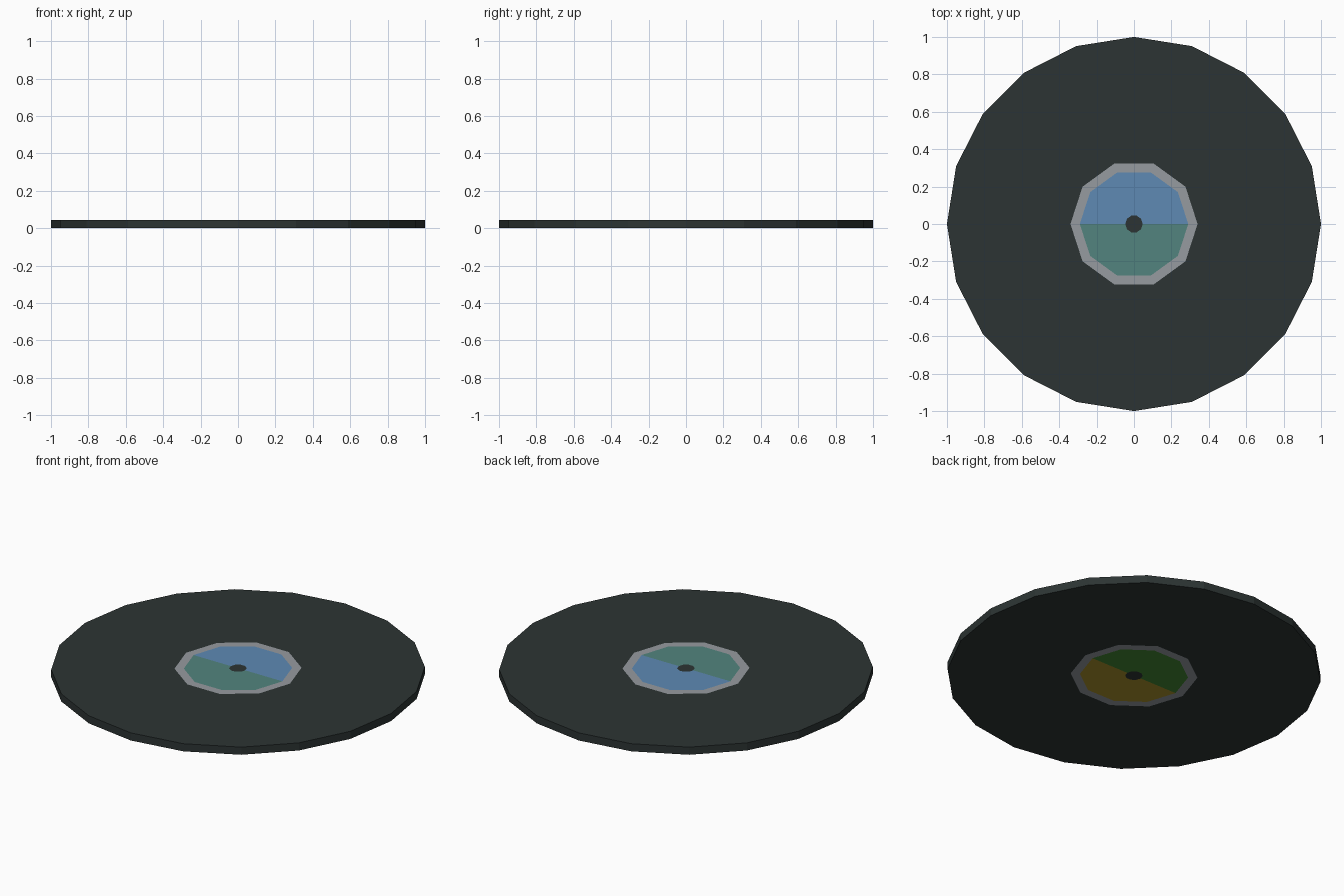
import bpy, bmesh, math

if "Cube" in bpy.data.objects:
    bpy.data.objects.remove(bpy.data.objects["Cube"])

SIDES = 20
HEIGHT = 0.045


def material(name, rgb):
    """Flat colour given as 0-255 sRGB, stored as linear."""
    m = bpy.data.materials.new(name)
    lin = [((c / 255 + 0.055) / 1.055) ** 2.4 for c in rgb]
    m.diffuse_color = (*lin, 1.0)
    m.use_nodes = True
    m.node_tree.nodes["Principled BSDF"].inputs["Base Color"].default_value = m.diffuse_color
    return m


MATS = [
    material("vinyl black", (44, 52, 51)),
    material("label rim grey", (150, 155, 160)),
    material("label blue", (94, 138, 180)),
    material("label teal", (82, 132, 126)),
    material("label green", (67, 137, 50)),
    material("label ochre", (171, 146, 42)),
]
BLACK, GREY, BLUE, TEAL, GREEN, OCHRE = range(6)


def ring(bm, radius, z, ten_sided):
    """20 points; for a ten-sided ring odd points lie on the chord midpoints."""
    pts = []
    for i in range(SIDES):
        a = 2 * math.pi * i / SIDES
        r = radius * math.cos(math.pi / 10) if ten_sided and i % 2 else radius
        pts.append(bm.verts.new((r * math.cos(a), r * math.sin(a), z)))
    return pts


def bridge(bm, a, b, colour):
    for i in range(SIDES):
        j = (i + 1) % SIDES
        f = bm.faces.new((a[i], a[j], b[j], b[i]))
        f.material_index = colour(i)


bm = bmesh.new()
edges = []
# Upper and lower playing sides, each with rim, two-colour label and spindle dot
for z, back, front in ((HEIGHT, BLUE, TEAL), (0.0, GREEN, OCHRE)):
    outer = ring(bm, 1.0, z, False)
    rim = ring(bm, 0.34, z, True)
    label = ring(bm, 0.29, z, True)
    dot = ring(bm, 0.047, z, True)
    bridge(bm, outer, rim, lambda i: BLACK)
    bridge(bm, rim, label, lambda i: GREY)
    bridge(bm, label, dot, lambda i: back if i < SIDES // 2 else front)
    bm.faces.new(dot).material_index = BLACK
    edges.append(outer)
# Outer edge
bridge(bm, edges[1], edges[0], lambda i: BLACK)
bmesh.ops.recalc_face_normals(bm, faces=bm.faces)

mesh = bpy.data.meshes.new("record_disc")
bm.to_mesh(mesh)
bm.free()
for m in MATS:
    mesh.materials.append(m)
disc = bpy.data.objects.new("record_disc", mesh)
bpy.context.collection.objects.link(disc)
